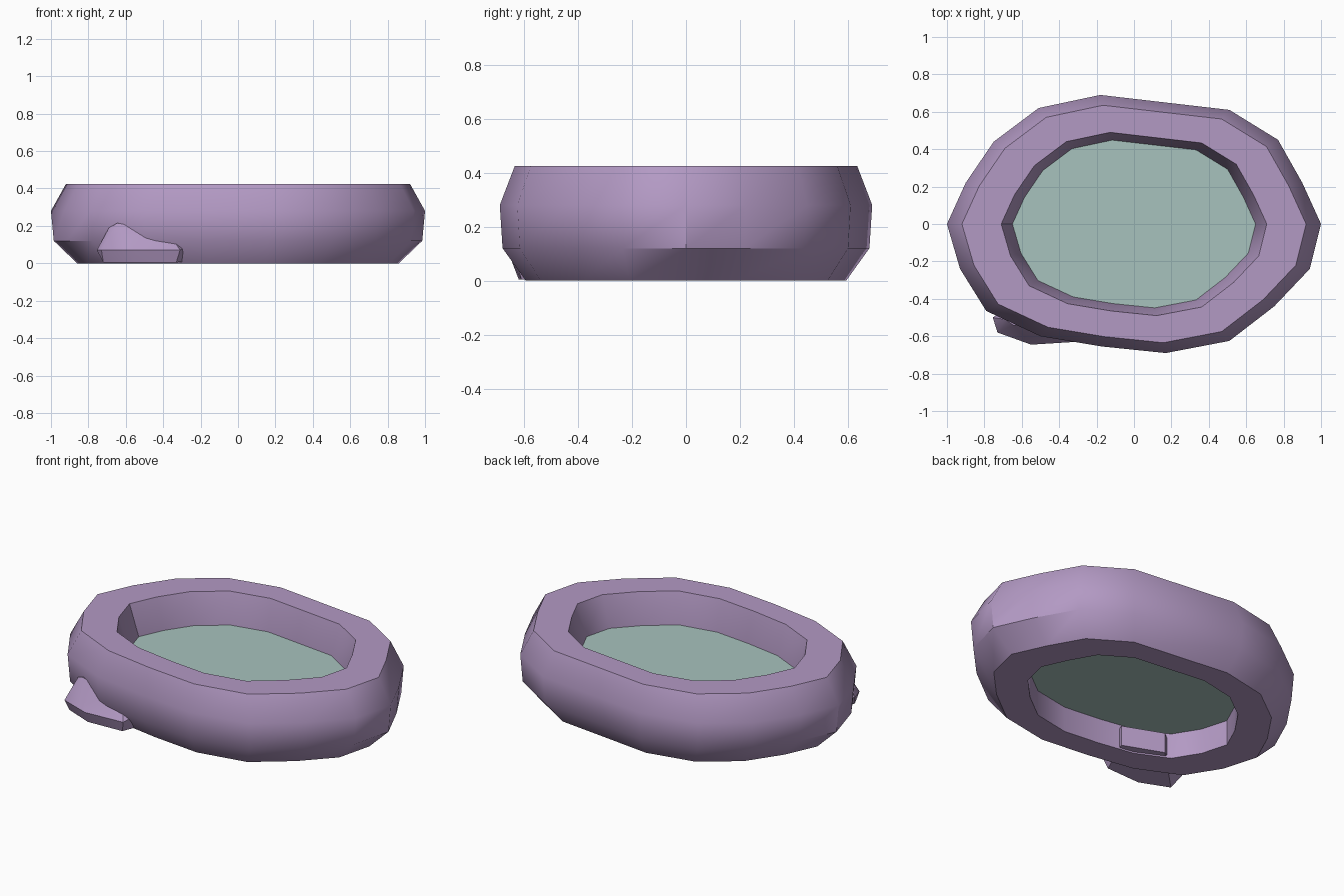
import bpy, bmesh, math

if "Cube" in bpy.data.objects:
    bpy.data.objects.remove(bpy.data.objects["Cube"])


def material(name, rgb):
    m = bpy.data.materials.new(name)
    m.diffuse_color = (*rgb, 1)
    m.use_nodes = True
    m.node_tree.nodes["Principled BSDF"].inputs["Base Color"].default_value = m.diffuse_color
    return m


lavender = material("lavender", (0.45, 0.32, 0.55))
water_green = material("pale water green", (0.39, 0.54, 0.51))

# Irregular pool outline seen from above, counter-clockwise
OUTLINE = [(1, 0), (0.9, 0.22), (0.77, 0.45), (0.51, 0.61), (-0.18, 0.69),
           (-0.51, 0.62), (-0.75, 0.44), (-0.9, 0.22), (-1, 0),
           (-0.93, -0.24), (-0.79, -0.465), (-0.5, -0.60), (-0.17, -0.655),
           (0.17, -0.69), (0.51, -0.625), (0.75, -0.44), (0.94, -0.24)]


def loop(bm, scale, z):
    return [bm.verts.new((x * scale, y * scale, z)) for x, y in OUTLINE]


def bridge(bm, a, b):
    n = len(a)
    for i in range(n):
        j = (i + 1) % n
        bm.faces.new((a[i], a[j], b[j], b[i]))


def finish(bm, name, mat, angle):
    bmesh.ops.recalc_face_normals(bm, faces=bm.faces)
    me = bpy.data.meshes.new(name)
    bm.to_mesh(me)
    bm.free()
    me.materials.append(mat)
    ob = bpy.data.objects.new(name, me)
    bpy.context.collection.objects.link(ob)
    if angle:
        bpy.ops.object.select_all(action='DESELECT')
        ob.select_set(True)
        bpy.context.view_layer.objects.active = ob
        bpy.ops.object.shade_smooth_by_angle(angle=math.radians(angle))
    return ob


# Rim: the outline swept through a closed section of (scale, height)
SECTION = [(0.86, 0), (0.985, 0.12), (1.0, 0.28), (0.92, 0.424),
           (0.71, 0.424), (0.65, 0.245), (0.65, 0)]
bm = bmesh.new()
rings = [loop(bm, s, z) for s, z in SECTION]
for k in range(len(rings)):
    bridge(bm, rings[k], rings[(k + 1) % len(rings)])
finish(bm, "pool_rim", lavender, 38)

# Water: a slab filling the opening
bm = bmesh.new()
low, high = loop(bm, 0.65, 0.15), loop(bm, 0.65, 0.245)
bridge(bm, low, high)
bm.faces.new(high)
bm.faces.new(low[::-1])
finish(bm, "water", water_green, 0)

# Rock block wedged through the front left of the rim
ROCK = [(-0.72, -0.55, 0.005), (-0.55, -0.62, 0.005), (-0.33, -0.61, 0.005),
        (-0.755, -0.5, 0.07), (-0.73, -0.58, 0.07), (-0.55, -0.645, 0.07),
        (-0.31, -0.63, 0.07), (-0.335, -0.6, 0.11), (-0.69, -0.51, 0.19),
        (-0.645, -0.54, 0.215), (-0.51, -0.55, 0.19),
        (-0.46, -0.29, 0.01), (-0.46, -0.29, 0.13),
        (-0.23, -0.38, 0.01), (-0.23, -0.38, 0.13)]
bm = bmesh.new()
for p in ROCK:
    bm.verts.new(p)
bmesh.ops.convex_hull(bm, input=bm.verts)
finish(bm, "rock_block", lavender, 30)
